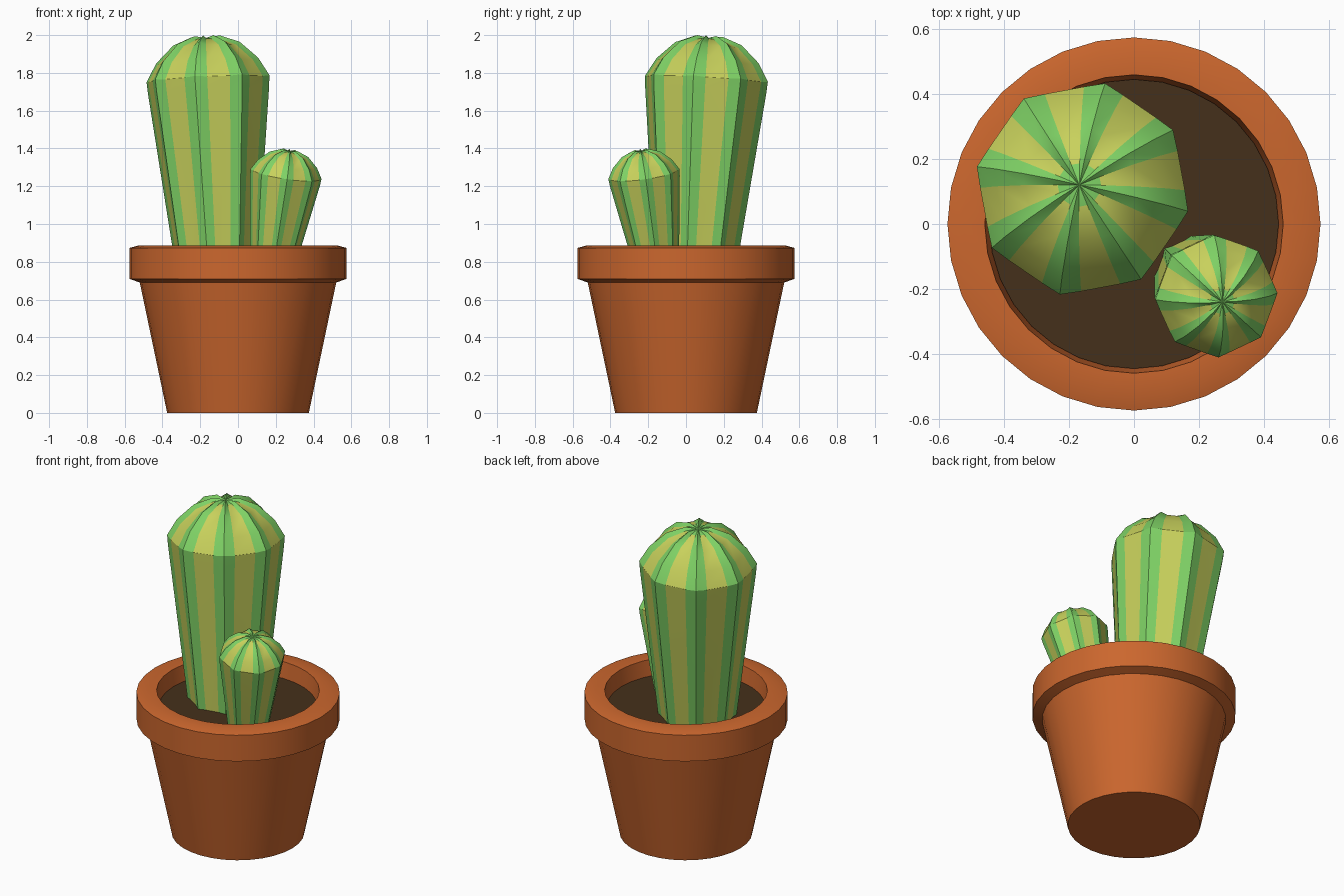
import bpy, bmesh, math
from mathutils import Vector

if "Cube" in bpy.data.objects:
    bpy.data.objects.remove(bpy.data.objects["Cube"])


def material(name, rgb):
    m = bpy.data.materials.new(name)
    m.diffuse_color = (*rgb, 1)
    m.use_nodes = True
    m.node_tree.nodes["Principled BSDF"].inputs["Base Color"].default_value = m.diffuse_color
    return m


TERRACOTTA = material("terracotta", (0.60, 0.135, 0.027))
SOIL = material("soil", (0.06, 0.03, 0.011))
GREEN = material("rib_green", (0.21, 0.64, 0.13))
YELLOW = material("stripe_yellow", (0.58, 0.64, 0.107))


def finish(name, bm, mats):
    bmesh.ops.recalc_face_normals(bm, faces=bm.faces)
    mesh = bpy.data.meshes.new(name)
    bm.to_mesh(mesh)
    bm.free()
    for m in mats:
        mesh.materials.append(m)
    ob = bpy.data.objects.new(name, mesh)
    bpy.context.collection.objects.link(ob)
    bpy.ops.object.select_all(action='DESELECT')
    ob.select_set(True)
    bpy.context.view_layer.objects.active = ob
    bpy.ops.object.shade_smooth_by_angle(angle=math.radians(30))
    return ob


def lathe(name, profile, mat, sides=32):
    bm = bmesh.new()
    rings = [[bm.verts.new((r * math.cos(2 * math.pi * i / sides),
                            r * math.sin(2 * math.pi * i / sides), z))
              for i in range(sides)] for r, z in profile]
    for a, b in zip(rings, rings[1:]):
        for i in range(sides):
            k = (i + 1) % sides
            bm.faces.new((a[i], a[k], b[k], b[i]))
    bm.faces.new(rings[0])
    bm.faces.new(rings[-1])
    return finish(name, bm, [mat])


def cactus(name, base, lean, length, r_base, r_top, turn, ribs=8):
    # ridge profile: tapered stem, then a rounded dome scaled by the top radius
    prof = [(r_base, 0)] + [(r_top * r, length + r_top * z) for r, z in
            ((0.985, -0.87), (1, -0.68), (0.83, -0.39), (0.54, -0.12), (0.22, 0))]
    depth = 0.054 * r_top
    bm = bmesh.new()
    rings = []
    for i, (r, z) in enumerate(prof):
        p, q = prof[max(i - 1, 0)], prof[min(i + 1, len(prof) - 1)]
        n = Vector((q[1] - p[1], p[0] - q[0])).normalized()
        ring = []
        for k in range(ribs):
            for off, sunk in ((0, 0), (0.25, depth), (0.75, depth)):
                a = math.radians(turn) + 2 * math.pi * (k + off) / ribs
                rr, zz = r - n.x * sunk, z - n.y * sunk
                ring.append(bm.verts.new((rr * math.cos(a), rr * math.sin(a), zz)))
        rings.append(ring)
    count = ribs * 3
    for a, b in zip(rings, rings[1:]):
        for i in range(count):
            k = (i + 1) % count
            f = bm.faces.new((a[i], a[k], b[k], b[i]))
            f.material_index = 1 if i % 3 == 1 else 0
    # green crown and hidden foot
    tip = bm.verts.new((0, 0, length - 0.03 * r_top))
    for i in range(count):
        bm.faces.new((rings[-1][i], rings[-1][(i + 1) % count], tip))
    bm.faces.new(rings[0])
    rot = Vector((0, 0, 1)).rotation_difference(Vector(lean))
    for v in bm.verts:
        v.co = rot @ v.co + Vector(base)
    return finish(name, bm, [GREEN, YELLOW])


# pot with collar and hollow top
lathe("pot", [(0.375, 0), (0.52, 0.69), (0.575, 0.71), (0.575, 0.873),
              (0.525, 0.887), (0.46, 0.887), (0.445, 0.77)], TERRACOTTA)

# soil
lathe("soil", [(0.44, 0.74), (0.446, 0.79)], SOIL)

# two leaning ribbed stems
cactus("large_cactus", (-0.112, 0.049, 0.75), (-0.046, 0.058, 1),
       1.248, 0.218, 0.333, -12)
cactus("small_cactus", (0.177, -0.151, 0.75), (0.15, -0.14, 1),
       0.655, 0.115, 0.19, 2.5)
